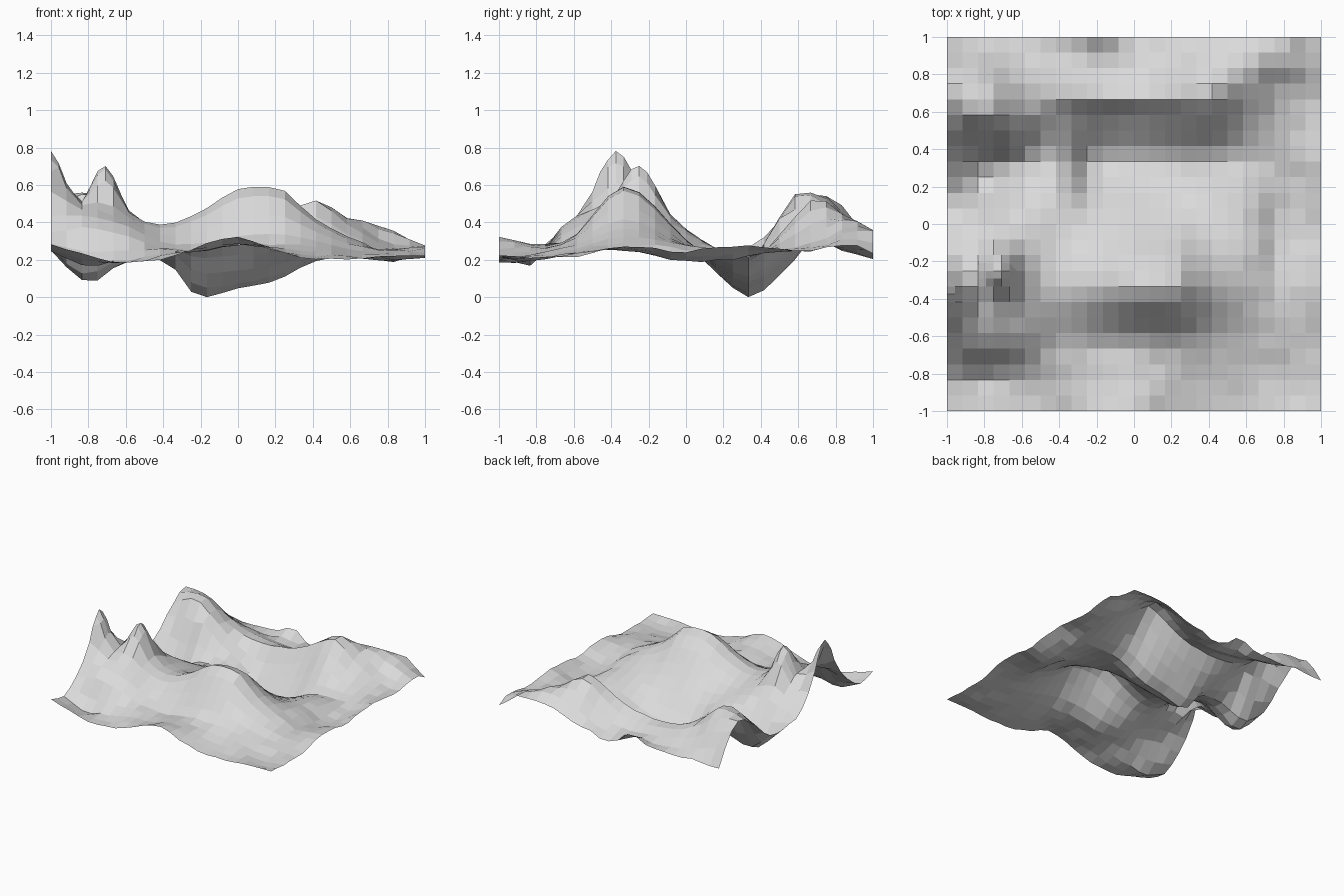
import bpy, bmesh, math, random
from mathutils import Vector

if "Cube" in bpy.data.objects:
    bpy.data.objects.remove(bpy.data.objects["Cube"])

random.seed(4)
CELLS = 24

# Cross-section heights, from front to back, sampled every 0.2 along x
PROFILES = {
    -1.00: (.29, .23, .19, .20, .28, .33, .25, .20, .21, .22, .22),
    -0.83: (.25, .17, .20, .24, .25, .29, .26, .23, .22, .20, .22),
    -0.62: (.38, .42, .37, .28, .27, .30, .31, .29, .25, .24, .22),
    -0.33: (.46, .47, .43, .39, .46, .58, .59, .43, .32, .25, .27),
     0.00: (.28, .35, .36, .31, .28, .31, .31, .28, .28, .19, .25),
     0.23: (.26, .08, .20, .24, .07, .09, .13, .21, .25, .20, .27),
     0.33: (.27, .11, .19, .20, .00, .05, .09, .19, .22, .22, .28),
     0.58: (.46, .56, .42, .27, .20, .23, .31, .43, .33, .26, .25),
     0.67: (.53, .57, .41, .33, .32, .33, .41, .52, .38, .27, .25),
     0.77: (.54, .50, .38, .31, .29, .29, .37, .51, .42, .31, .27),
     0.88: (.43, .37, .30, .26, .25, .24, .28, .40, .42, .37, .28),
     1.00: (.25, .26, .25, .25, .32, .20, .25, .30, .36, .36, .23),
}
# Sharp peaks: x, y, extra height, x radius, y radius
PEAKS = ((-1.0, -.375, .32, .065, .1), (-.71, -.25, .25, .068, .09))


def curve(keys, vals, t):
    """Smooth curve through the points (keys, vals), evaluated at t."""
    n = len(keys)
    i = max(k for k in range(n - 1) if keys[k] <= t + 1e-6 or k == 0)

    def slope(k):
        a, b = max(k - 1, 0), min(k + 1, n - 1)
        if 0 < k < n - 1 and (vals[k] - vals[a]) * (vals[b] - vals[k]) <= 0:
            return 0.0      # keep crests and hollows from overshooting
        return (vals[b] - vals[a]) / (keys[b] - keys[a])

    h = keys[i + 1] - keys[i]
    s = min(max((t - keys[i]) / h, 0), 1)
    return ((2*s**3 - 3*s**2 + 1) * vals[i] + (s**3 - 2*s**2 + s) * h * slope(i)
            + (3*s**2 - 2*s**3) * vals[i + 1] + (s**3 - s**2) * h * slope(i + 1))


XS = [-1 + .2 * i for i in range(11)]
YS = list(PROFILES)


def height(x, y):
    z = curve(YS, [curve(XS, row, x) for row in PROFILES.values()], y)
    for px, py, h, rx, ry in PEAKS:
        z += h * math.exp(-((x - px) / rx)**2 / 2 - ((y - py) / ry)**2 / 2)
    # slight roughness outside the smooth central bowl
    if max(abs(x), abs(y)) > .6:
        z += random.uniform(-.008, .008)
    return z


# Terrain sheet
bm = bmesh.new()
bmesh.ops.create_grid(bm, x_segments=CELLS, y_segments=CELLS, size=1)

# Finer faces around the sharp peaks
near = [e for e in bm.edges
        if any(all((v.co - Vector((p[0], p[1], 0))).length < .15 for v in e.verts)
               for p in PEAKS)]
bmesh.ops.subdivide_edges(bm, edges=near, cuts=1, use_grid_fill=True)

for v in bm.verts:
    v.co.z = height(v.co.x, v.co.y)
lowest = min(v.co.z for v in bm.verts)
for v in bm.verts:
    v.co.z -= lowest
for f in bm.faces:
    f.smooth = False

mesh = bpy.data.meshes.new("terrain")
bm.to_mesh(mesh)
bm.free()
terrain = bpy.data.objects.new("terrain", mesh)
bpy.context.collection.objects.link(terrain)

# Single light grey
grey = bpy.data.materials.new("light grey")
grey.diffuse_color = (.7, .7, .7, 1)
grey.use_nodes = True
grey.node_tree.nodes["Principled BSDF"].inputs["Base Color"].default_value = grey.diffuse_color
mesh.materials.append(grey)
